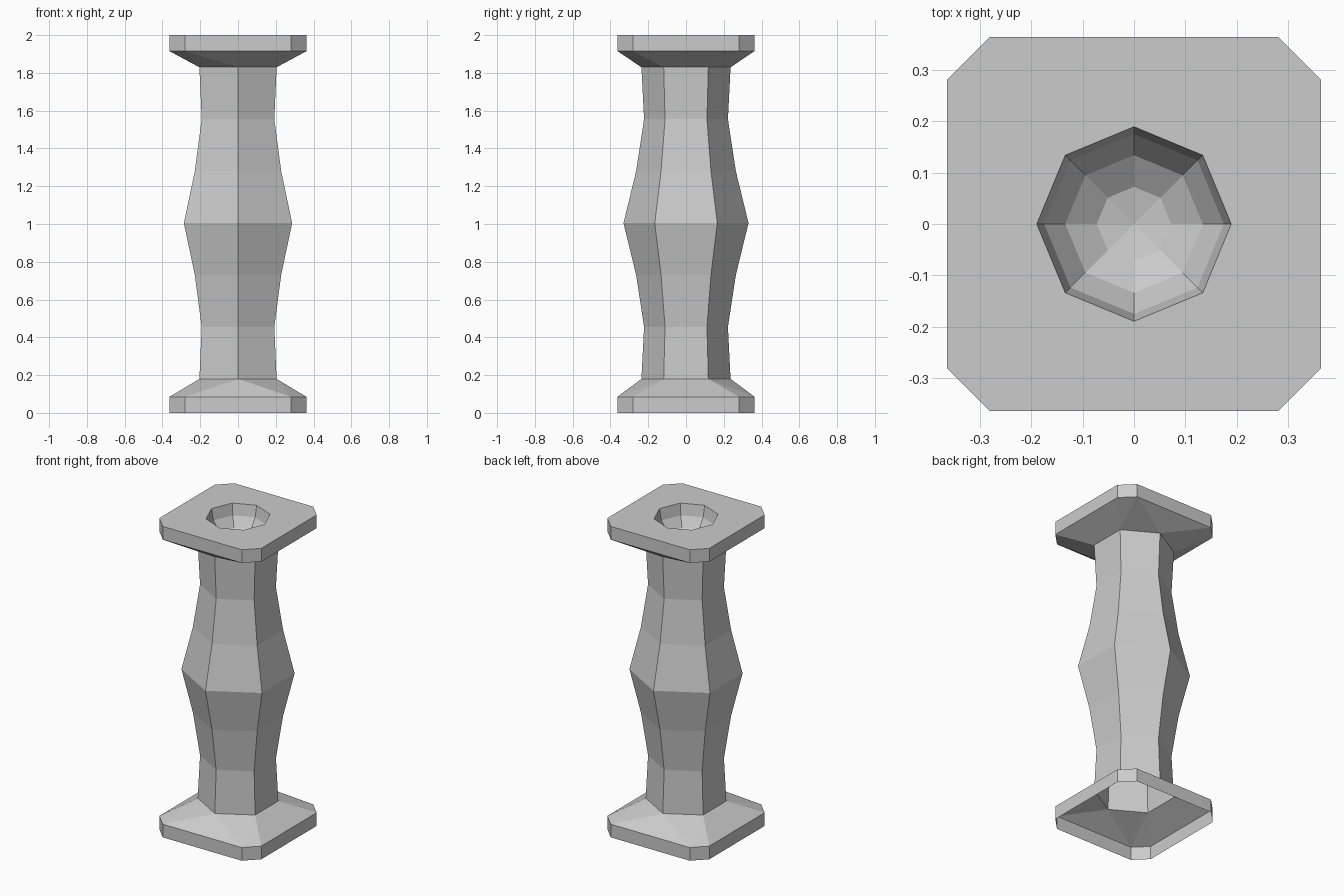
import bpy, bmesh
from math import sin, cos, tau, pi, radians

if "Cube" in bpy.data.objects:
    bpy.data.objects.remove(bpy.data.objects["Cube"])

# Column profile: (radius, height) from the foot to the middle; mirrored above
PROFILE = [(0.236, 0.18), (0.222, 0.455), (0.264, 0.73), (0.331, 1.005)]
PLATE, CUT = 0.363, 0.281      # half width of plate, start of cut corner
SLAB, NECK = 0.085, 0.18       # slab height, height where slope meets column
BOWL = 0.189


def ring(bm, radius, z, sides, start=0.0):
    return [bm.verts.new((radius * cos(start + tau * i / sides),
                          radius * sin(start + tau * i / sides), z))
            for i in range(sides)]


def plate_ring(bm, z):
    corners = [(x * a, y * b) for x in (-1, 1) for y in (-1, 1)
               for a, b in ((PLATE, CUT), (CUT, PLATE))]
    return [bm.verts.new((x, y, z)) for x, y in corners]


def skin(bm, lower, upper):
    n = len(lower)
    for i in range(n):
        j = (i + 1) % n
        bm.faces.new((lower[i], lower[j], upper[j], upper[i]))


def plate_shell(bm, height):
    """Open cut-corner slab sloping to the six-sided column; height maps z."""
    verts = plate_ring(bm, height(0)) + plate_ring(bm, height(SLAB))
    verts += ring(bm, PROFILE[0][0], height(NECK), 6, pi / 2)
    bmesh.ops.convex_hull(bm, input=verts)
    bm.normal_update()
    caps = [f for f in bm.faces if abs(f.normal.z) > 0.99]
    bmesh.ops.delete(bm, geom=caps, context='FACES')
    bmesh.ops.dissolve_limit(bm, angle_limit=radians(0.5),
                             verts=bm.verts[:], edges=bm.edges[:])


def finish(bm, name):
    bmesh.ops.recalc_face_normals(bm, faces=bm.faces[:])
    mesh = bpy.data.meshes.new(name)
    bm.to_mesh(mesh)
    bm.free()
    bpy.context.collection.objects.link(bpy.data.objects.new(name, mesh))


# Six-sided swelling column
bm = bmesh.new()
levels = PROFILE + [(r, 2.01 - z) for r, z in reversed(PROFILE[:-1])]
rings = [ring(bm, r, z, 6, pi / 2) for r, z in levels]
for a, b in zip(rings, rings[1:]):
    skin(bm, a, b)
finish(bm, "column")

# Hollow foot, open underneath
bm = bmesh.new()
plate_shell(bm, lambda z: z)
finish(bm, "foot")

# Top plate: the same shell upside down, with a faceted bowl sunk in it
bm = bmesh.new()
plate_shell(bm, lambda z: 2 - z * 0.17 / NECK if z == NECK else 2 - z)
rim_edges = [e for e in bm.edges if all(v.co.z > 1.999 for v in e.verts)]
bowl = [ring(bm, BOWL * cos(a), 2 - BOWL * sin(a), 8)
        for a in (i * pi / 8 for i in range(4))]
for a, b in zip(bowl, bowl[1:]):
    skin(bm, a, b)
bottom = bm.verts.new((0, 0, 2 - BOWL))
for i in range(8):
    bm.faces.new((bowl[-1][i], bowl[-1][(i + 1) % 8], bottom))
mouth = [bm.edges.get((bowl[0][i], bowl[0][(i + 1) % 8])) for i in range(8)]
bmesh.ops.triangle_fill(bm, use_beauty=True, edges=rim_edges + mouth,
                        normal=(0, 0, 1))
finish(bm, "top_plate")
